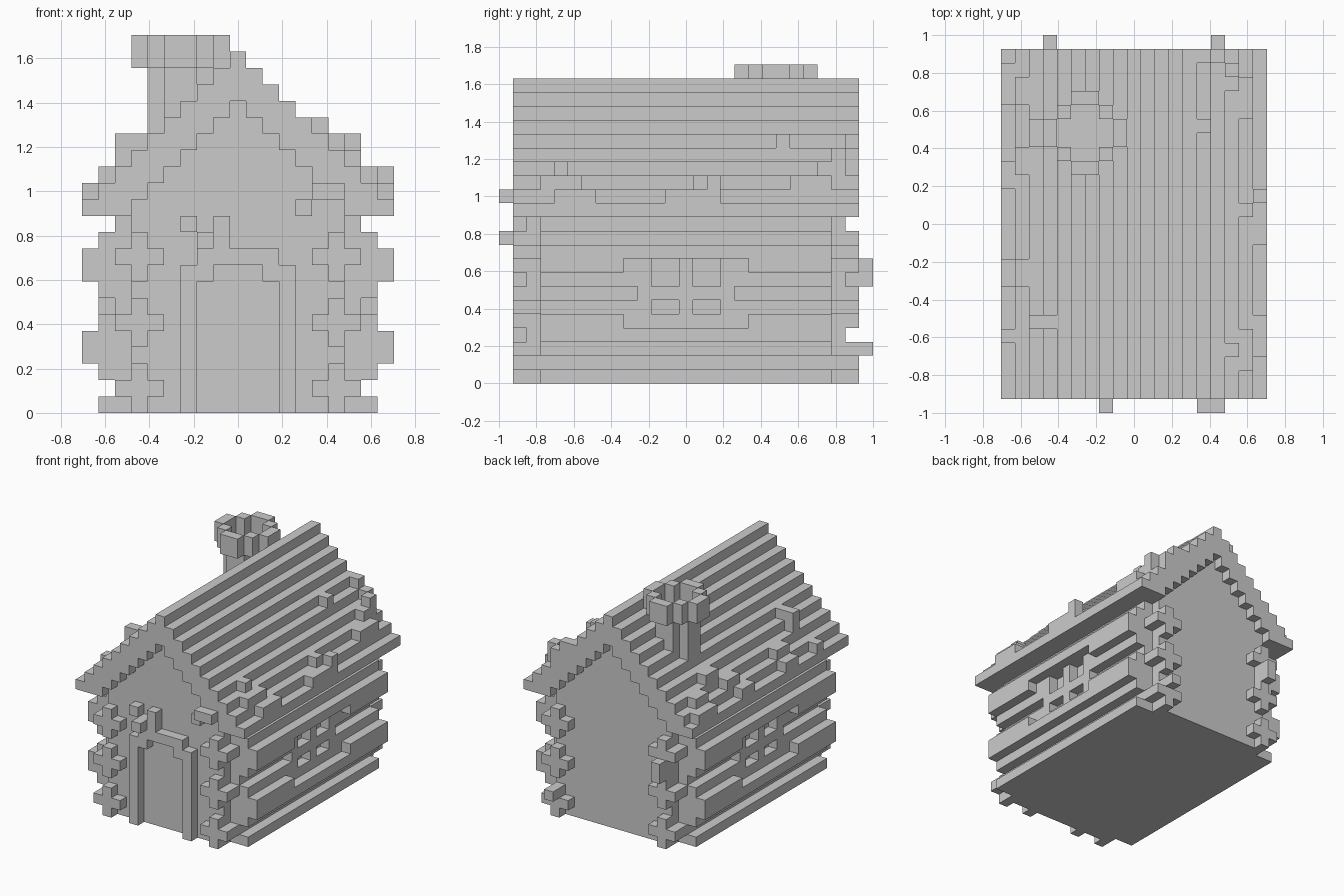
import bpy, bmesh

if "Cube" in bpy.data.objects:
    bpy.data.objects.remove(bpy.data.objects["Cube"], do_unlink=True)

U = 2 / 27            # block size
MID_X, MID_Y = 9, 13  # middle block
parts, taken = {}, set()

TONE = (0.6, 0.6, 0.6, 1)
grey = bpy.data.materials.new("light_grey")
grey.use_nodes = True
grey.diffuse_color = TONE
grey.node_tree.nodes["Principled BSDF"].inputs["Base Color"].default_value = TONE


def block(x, y, z):
    """Cells of a block; each range is one number or an inclusive pair."""
    spans = [range(a[0], a[1] + 1) if isinstance(a, tuple) else (a,) for a in (x, y, z)]
    return {(i, j, k) for i in spans[0] for j in spans[1] for k in spans[2]}


def mirror_x(cells):
    return cells | {(2 * MID_X - i, j, k) for i, j, k in cells}


def mirror_y(cells):
    return cells | {(i, 2 * MID_Y - j, k) for i, j, k in cells}


def add(name, cells):
    cells = cells - taken
    parts[name] = cells
    taken.update(cells)


def build(name, cells):
    """Skin the cells of a part, leaving out faces hidden inside the model."""
    bm = bmesh.new()
    verts = {}

    def vert(p):
        if p not in verts:
            verts[p] = bm.verts.new(((p[0] - MID_X - .5) * U, (p[1] - MID_Y - .5) * U, p[2] * U))
        return verts[p]

    for c in sorted(cells):
        for axis in range(3):
            u, v = (axis + 1) % 3, (axis + 2) % 3
            for side in (0, 1):
                n = list(c)
                n[axis] += 2 * side - 1
                if tuple(n) in taken:
                    continue
                ring = []
                for a, b in ((0, 0), (1, 0), (1, 1), (0, 1)):
                    p = list(c)
                    p[axis] += side
                    p[u] += a
                    p[v] += b
                    ring.append(vert(tuple(p)))
                bm.faces.new(ring if side else ring[::-1])
    bmesh.ops.dissolve_limit(bm, angle_limit=0.01, verts=bm.verts, edges=bm.edges)
    mesh = bpy.data.meshes.new(name)
    bm.to_mesh(mesh)
    bm.free()
    mesh.materials.append(grey)
    bpy.context.collection.objects.link(bpy.data.objects.new(name, mesh))


# Stepped roof, three blocks thick, with flat eaves
roof = set()
for d in range(10):
    roof |= block(MID_X + d, (1, 25), (max(12, 19 - d), 21 - d))
add("roof", mirror_x(roof))

# Loose blocks lying on the roof, right slope then left slope
add("roof_moss_right", block(18, (4, 6), 13) | block(18, (12, 15), 13) | block(18, 15, 14)
    | block(17, (3, 5), 14) | block(17, 14, 14) | block(17, (21, 23), 14)
    | block(16, 4, 15) | block(16, (23, 24), 15) | block(16, 24, 16)
    | block(15, 25, 16) | block(14, 25, 17) | block(14, 20, 17))
add("roof_moss_left", block(0, 5, 13) | block(0, (9, 10), 13) | block(0, (16, 17), 13)
    | block(0, (22, 24), 13) | block(1, (9, 10), 14) | block(1, (17, 18), 14)
    | block(1, (22, 23), 14) | block(2, 6, (15, 16)) | block(3, 6, 16)
    | block(2, (19, 20), 15))

# House body, with gable walls one block further out than the side walls
body = block((2, 16), (3, 23), (0, 11)) | block((3, 15), (2, 24), (0, 11))
for d in range(8):
    body |= mirror_x(block(MID_X + d, (2, 24), (12, 18 - d)))
add("body", body)

# Side logs with a rounded profile that repeats every five rows
logs = set()
for k in range(11):
    reach = (8, 7, 8, 9, 9)[k % 5]
    if reach > 7:
        logs |= block((17, MID_X + reach), (3, 23), k)
# Window: flat recess in the logs, crossbar and four panes
logs -= block(18, (9, 17), (4, 8))
frame = block(17, (10, 16), (4, 8))
for j in (11, 14):
    for k in (5, (7, 8)):
        pane = block(17, (j, j + 1), k)
        frame -= pane
        logs -= pane
add("side_logs", mirror_x(logs))
add("window_frames", mirror_x(frame))

# Cross shaped log ends at the corners
corner = set()
for k in (1, 5, 9):
    corner |= block((14, 16), (1, 2), k) | block(15, 1, (k - 1, k + 1))
add("corner_log_ends", mirror_x(mirror_y(corner)))
add("rear_log_stubs", block(3, (25, 26), (7, 8)) | block(15, (25, 26), 2))

# Door frame with arched top
door = block(12, 1, (0, 8)) | block(11, 1, (8, 9)) | block((9, 10), 1, 9)
add("door_frame", mirror_x(door))

# Small blocks on the front gable
add("front_ornaments", block(6, 1, 11) | block(7, (0, 1), 10) | block(8, 1, (9, 11))
    | block(13, 1, 12) | block((14, 15), 0, 13))

# Round chimney shaft and its wider, open crown
add("chimney_shaft", block((5, 6), (18, 21), (15, 20)) | block((4, 7), (19, 20), (15, 20)))
crown = set()
for i in (4, 7):
    for j in (18, 21):
        crown |= block(i, j, (21, 22))
for a, b in ((3, 17), (8, 22)):
    crown |= block(a, (19, 20), (21, 22)) | block((5, 6), b, (21, 22))
add("chimney_crown", crown)

for part_name, part_cells in parts.items():
    build(part_name, part_cells)
